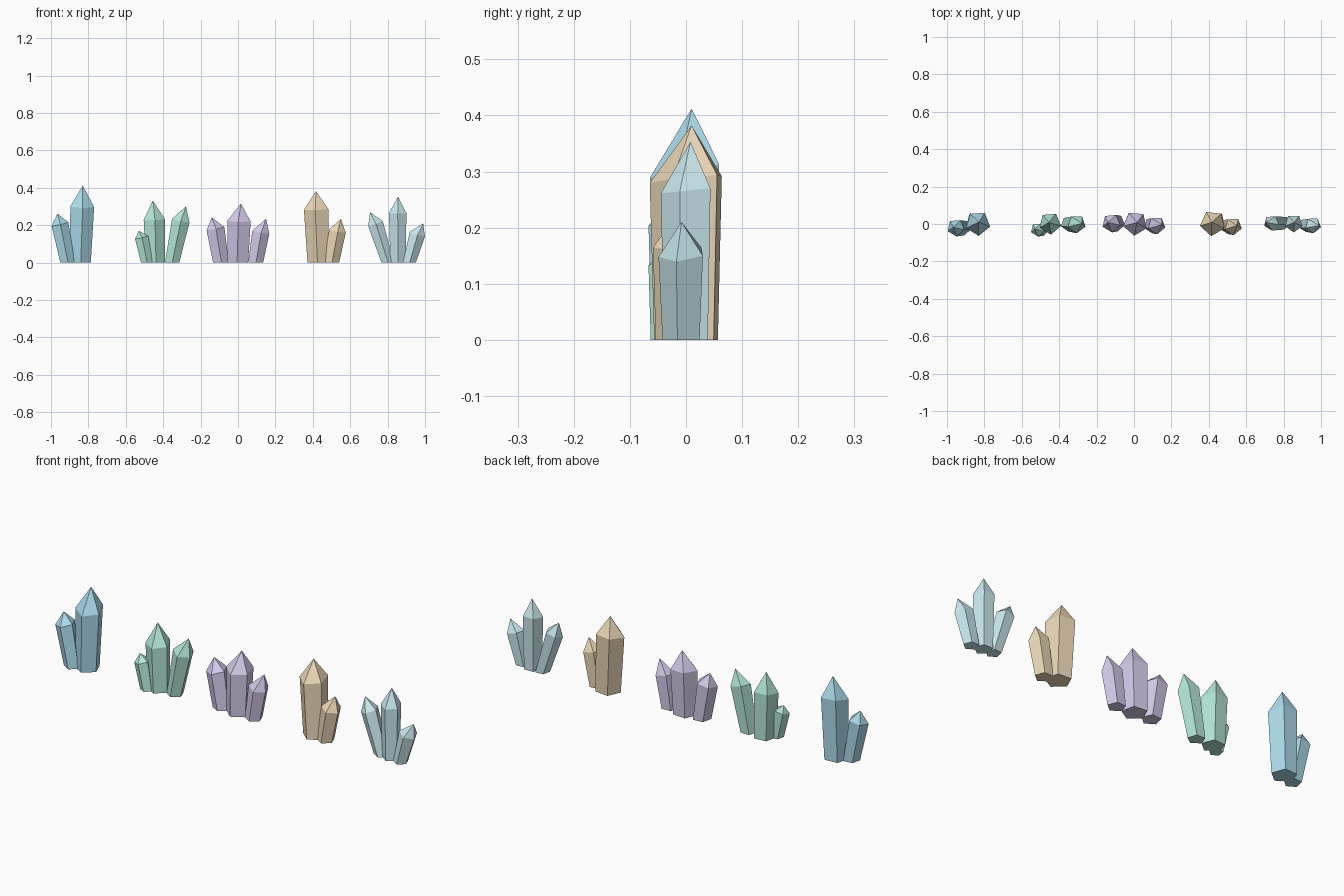
import bpy, bmesh
from math import sin, cos, radians

if "Cube" in bpy.data.objects:
    bpy.data.objects.remove(bpy.data.objects["Cube"])


def material(name, rgb):
    m = bpy.data.materials.new(name)
    m.diffuse_color = (*rgb, 1)
    m.use_nodes = True
    m.node_tree.nodes["Principled BSDF"].inputs["Base Color"].default_value = m.diffuse_color
    return m


def crystal(name, mat, base, shoulder, tip, turn=0, rise=0.1):
    """Five-sided leaning prism with a point.
    base = (x, y, r), shoulder = (x, z, r), tip = (x, y, z)."""
    bx, by, br = base
    sx, sz, sr = shoulder
    lean = -(sx - bx) / sz * 1.1
    bm = bmesh.new()
    low, high = [], []
    for i in range(5):
        a = radians(-90 + turn + 72 * i)
        c, s = cos(a), sin(a)
        low.append(bm.verts.new((bx + br * c, by + br * s, 0)))
        high.append(bm.verts.new((sx + sr * c, by + sr * s,
                                  sz + sr * (lean * c + rise * s))))
    top = bm.verts.new(tip)
    bm.faces.new(low[::-1])
    for i in range(5):
        j = (i + 1) % 5
        bm.faces.new((low[i], low[j], high[j], high[i]))
        bm.faces.new((high[i], high[j], top))
    bmesh.ops.recalc_face_normals(bm, faces=bm.faces)
    me = bpy.data.meshes.new(name)
    bm.to_mesh(me)
    bm.free()
    me.materials.append(mat)
    bpy.context.collection.objects.link(bpy.data.objects.new(name, me))


blue = material("blue", (0.42, 0.72, 0.85))
green = material("green", (0.46, 0.80, 0.70))
purple = material("purple", (0.67, 0.60, 0.84))
amber = material("amber", (0.85, 0.70, 0.48))
pale = material("pale_cyan", (0.60, 0.83, 0.87))

# Blue cluster
crystal("blue_main_crystal", blue, (-.844, .003, .059), (-.834, .303, .067), (-.83, .01, .412), 3, .2)
crystal("blue_left_crystal", blue, (-.912, -.02, .041), (-.953, .207, .047), (-.965, -.017, .262), 5)

# Green cluster
crystal("green_main_crystal", green, (-.443, .003, .054), (-.449, .232, .06), (-.455, .008, .332), 5)
crystal("green_right_crystal", green, (-.352, 0, .04), (-.306, .226, .049), (-.278, .003, .30), 0)
crystal("green_left_crystal", green, (-.488, -.03, .033), (-.516, .136, .037), (-.53, -.026, .17), 5)

# Purple cluster
crystal("purple_main_crystal", purple, (0, .003, .059), (.007, .223, .066), (.016, .008, .316), -5)
crystal("purple_left_crystal", purple, (-.092, .005, .045), (-.122, .183, .05), (-.14, .008, .242), 5)
crystal("purple_right_crystal", purple, (.094, -.007, .042), (.121, .164, .048), (.15, -.003, .235), 3)

# Amber cluster
crystal("amber_main_crystal", amber, (.431, .004, .061), (.42, .287, .069), (.417, .01, .382), -6)
crystal("amber_right_crystal", amber, (.5, -.012, .042), (.531, .17, .047), (.55, -.008, .234), 3)

# Pale cyan cluster
crystal("pale_main_crystal", pale, (.855, .004, .043), (.854, .266, .049), (.856, .008, .353), 0)
crystal("pale_left_crystal", pale, (.8, .006, .036), (.734, .209, .041), (.706, .008, .27), 5)
crystal("pale_right_crystal", pale, (.916, -.006, .036), (.958, .153, .043), (.99, -.008, .21), 3)
